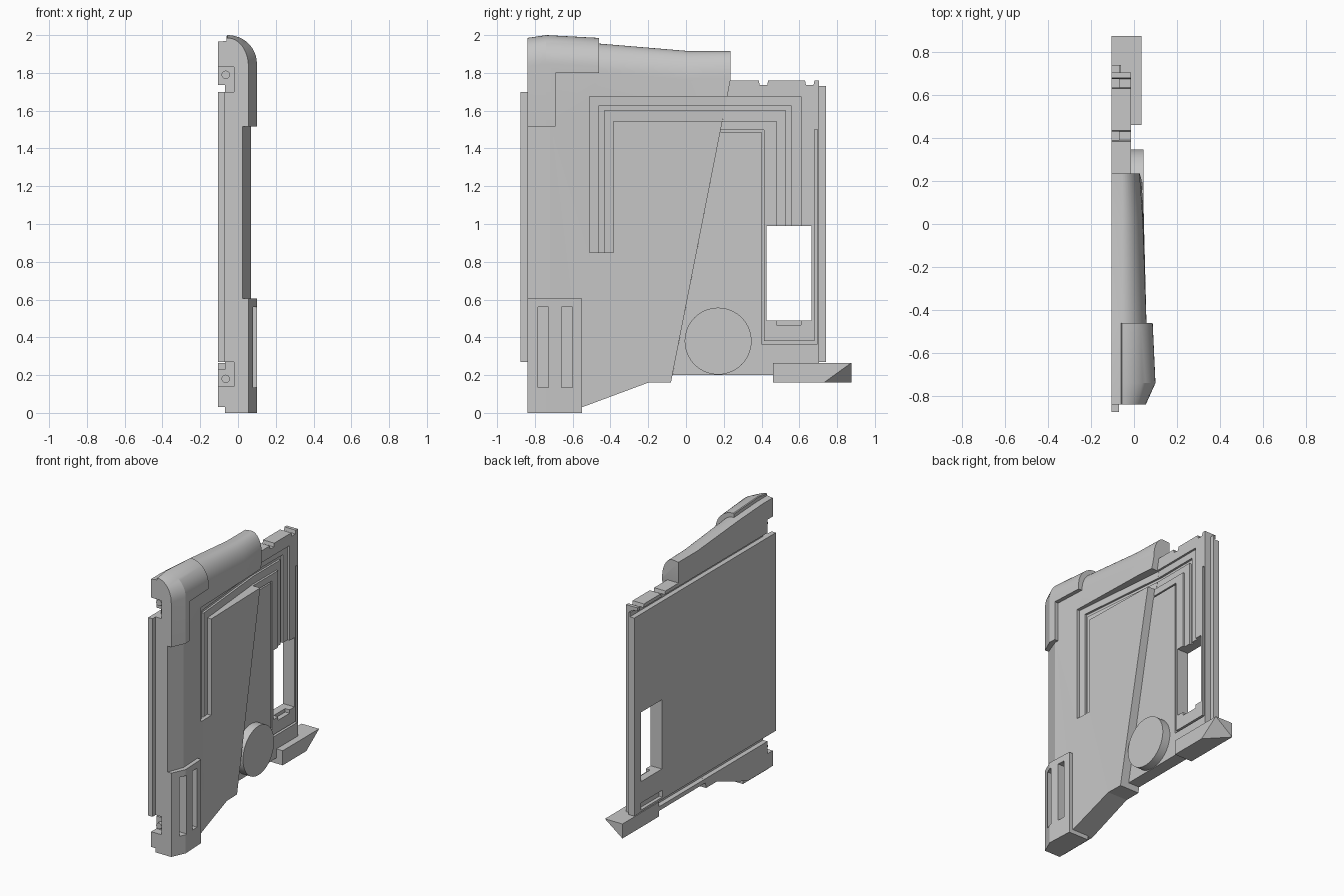
import bpy, bmesh, math
from mathutils import Vector

cube = bpy.data.objects.get("Cube")
if cube:
    bpy.data.objects.remove(cube)

TONE = (0.57, 0.57, 0.57, 1)
GREY = bpy.data.materials.new("light_grey")
GREY.use_nodes = True
GREY.diffuse_color = TONE
GREY.node_tree.nodes["Principled BSDF"].inputs["Base Color"].default_value = TONE


def finish(name, bm):
    bmesh.ops.recalc_face_normals(bm, faces=bm.faces)
    if bm.calc_volume(signed=True) < 0:
        bmesh.ops.reverse_faces(bm, faces=bm.faces)
    mesh = bpy.data.meshes.new(name)
    bm.to_mesh(mesh)
    bm.free()
    mesh.materials.append(GREY)
    obj = bpy.data.objects.new(name, mesh)
    bpy.context.collection.objects.link(obj)
    return obj


def skin(name, rings):
    """Solid through a row of equal closed rings, capped at both ends."""
    bm = bmesh.new()
    vs = [[bm.verts.new(p) for p in ring] for ring in rings]
    n = len(vs[0])
    for a, b in zip(vs, vs[1:]):
        for i in range(n):
            j = (i + 1) % n
            bm.faces.new((a[i], a[j], b[j], b[i]))
    bm.faces.new(vs[0])
    bm.faces.new(vs[-1])
    return finish(name, bm)


def prism(name, outline, x0, x1):
    """Side outline (y, z) pushed from x0 to x1; x0 may be a function of y."""
    low = x0 if callable(x0) else lambda y: x0
    return skin(name, [[(low(y), y, z) for y, z in outline],
                       [(x1, y, z) for y, z in outline]])


def box(name, x0, x1, y0, y1, z0, z1):
    return prism(name, [(y0, z0), (y1, z0), (y1, z1), (y0, z1)], x0, x1)


def volume(obj):
    bm = bmesh.new()
    bm.from_mesh(obj.data)
    result = bm.calc_volume(signed=True)
    bm.free()
    return result


def combine(obj, tool, operation="DIFFERENCE"):
    """Apply a boolean; take the second solver if the first loses the part."""
    before = volume(obj)
    for solver in ("MANIFOLD", "EXACT"):
        backup = obj.data.copy()
        mod = obj.modifiers.new("cut", "BOOLEAN")
        mod.operation, mod.object, mod.solver = operation, tool, solver
        bpy.context.view_layer.objects.active = obj
        bpy.ops.object.modifier_apply(modifier=mod.name)
        if 0.05 * before < volume(obj) < before - 1e-6:
            bpy.data.meshes.remove(backup)
            break
        obj.modifiers.clear()
        obj.data = backup
    bpy.data.objects.remove(tool)


def cut(objs, maker, *args):
    for obj in objs:
        combine(obj, maker("cutter", *args))


def shell(name, inner, arc_start, stations):
    """Slab with a rounded upper edge; stations are (y, x low, x high, top z)."""
    rings = []
    for y, x_low, x_high, top in stations:
        ring = [(inner, y, -0.1), (x_low, y, -0.1), (x_low, y, 1.55)]
        for i in range(13):
            a = math.pi / 2 * i / 12
            ring.append((arc_start + (x_high - arc_start) * math.cos(a), y,
                         top - 0.15 * (1 - math.sin(a))))
        ring.append((inner, y, top - 0.005))
        rings.append(ring)
    return skin(name, rings)


# Front panel, thick with a rolled top edge and a slanted rear edge
front_panel = shell("front_panel", -0.105, -0.055, [
    (-0.84, 0.025, 0.025, 1.97), (-0.72, 0.07, 0.07, 1.97),
    (-0.46, 0.058, 0.058, 1.955), (0.02, 0.046, 0.042, 1.915),
    (0.3, 0.04, 0.022, 1.915)])
combine(front_panel, prism("outline", [
    (-0.85, 0.03), (-0.55, 0.03), (-0.2, 0.16), (-0.08, 0.16),
    (0.235, 1.76), (0.235, 2.1), (-0.85, 2.1)], -0.2, 0.2), "INTERSECT")

# Rear panel, thinner, with a notched top
rear_panel = prism("rear_panel", [
    (-0.072, 0.2), (0.705, 0.2), (0.705, 1.76), (0.68, 1.76), (0.675, 1.735),
    (0.635, 1.735), (0.63, 1.76), (0.435, 1.76), (0.43, 1.735),
    (0.39, 1.735), (0.385, 1.76), (0.235, 1.76)], -0.105, -0.015)

# Flat inner plate, set in a shallow rebate
cut([front_panel, rear_panel], box, -0.2, -0.07, -1, 1, 0.23, 1.735)
inner_plate = box("inner_plate", -0.105, -0.07, -0.875, 0.74, 0.27, 1.70)
rear_lip = box("rear_lip", -0.07, -0.06, 0.70, 0.74, 0.27, 1.73)


# Stepped channel that arches over the panels
def front_floor(depth):
    return lambda y: 0.038 - 0.068 * (y + 0.51) / 0.73 - depth


for y0, y1, z0, z1, r0, r1, depth in [
        (-0.51, -0.385, 1.545, 1.675, 0.48, 0.61, 0),
        (-0.46, -0.435, 1.60, 1.627, 0.53, 0.555, 0.015)]:
    cut([front_panel], prism, [(y0, 0.85), (y1, 0.85), (y1, z0), (0.3, z0),
                               (0.3, z1), (y0, z1)], front_floor(depth), 0.2)
    cut([rear_panel], prism, [(0.1, z0), (r0, z0), (r0, 0.9), (r1, 0.9),
                              (r1, z1), (0.1, z1)], -0.03 - depth, 0.2)

# Thin seams around the window
for y0, y1, z0, z1 in [(0.1, 0.412, 1.487, 1.497), (0.4, 0.412, 0.365, 1.49),
                       (0.4, 0.69, 0.365, 0.38), (0.68, 0.695, 0.365, 1.5)]:
    cut([rear_panel], box, -0.035, 0.1, y0, y1, z0, z1)

# Window opening, latch recess below it and slot on the inner side
cut([rear_panel, inner_plate], box, -0.3, 0.3, 0.425, 0.665, 0.49, 0.99)
cut([rear_panel], box, -0.05, 0.1, 0.48, 0.61, 0.465, 0.5)
cut([inner_plate], box, -0.2, -0.08, 0.42, 0.665, 0.285, 0.335)

# Corner guards at the front edge
GUARD = [(-0.84, 0.055, 0.055, 1.985), (-0.74, 0.1, 0.1, 2.0),
         (-0.46, 0.087, 0.087, 1.985)]
upper_guard = shell("upper_guard", -0.06, -0.055, GUARD)
combine(upper_guard, prism("outline", [
    (-0.85, 1.515), (-0.69, 1.515), (-0.69, 1.8), (-0.4, 1.8), (-0.4, 2.1),
    (-0.85, 2.1)], -0.2, 0.2), "INTERSECT")
lower_guard = shell("lower_guard", -0.07, -0.055, GUARD)
combine(lower_guard, box("outline", -0.2, 0.2, -0.85, -0.55, 0, 0.605), "INTERSECT")
for y in (-0.755, -0.63):
    cut([lower_guard, front_panel], box, 0.04, 0.2, y - 0.028, y + 0.028, 0.135, 0.56)

# Hinge pockets with pins
for label, z0, z1, pin in [("upper", 1.70, 1.83, 1.79), ("lower", 0.14, 0.27, 0.18)]:
    guard = upper_guard if label == "upper" else lower_guard
    cut([front_panel, guard], box, -0.2, -0.022, -0.9, -0.78, z0, z1)
    skin(label + "_hinge_pin", [
        [(-0.065 + 0.022 * math.cos(a), y, pin + 0.022 * math.sin(a))
         for a in (math.tau * i / 20 for i in range(20))] for y in (-0.81, -0.77)])

# Round boss
prism("round_boss", [(0.17 + 0.177 * math.cos(math.tau * i / 64),
                      0.38 + 0.177 * math.sin(math.tau * i / 64))
                     for i in range(64)], -0.04, 0.045)

# Foot with its lower outer rear corner cut away
bm = bmesh.new()
points = [(x, y, z) for x in (-0.105, 0.035) for y in (0.46, 0.875) for z in (0.16, 0.265)]
points.remove((0.035, 0.875, 0.16))
points.append((0.035, 0.73, 0.16))
for p in points:
    bm.verts.new(Vector(p))
bmesh.ops.convex_hull(bm, input=bm.verts)
bmesh.ops.dissolve_limit(bm, angle_limit=0.01, verts=bm.verts, edges=bm.edges)
finish("foot", bm)

# Smooth the rolled edges, keep the corners sharp
bpy.ops.object.select_all(action="DESELECT")
for obj in bpy.context.scene.objects:
    if obj.type == "MESH" and GREY.name in obj.data.materials:
        obj.select_set(True)
        bpy.context.view_layer.objects.active = obj
bpy.ops.object.shade_smooth_by_angle(angle=math.radians(20))
